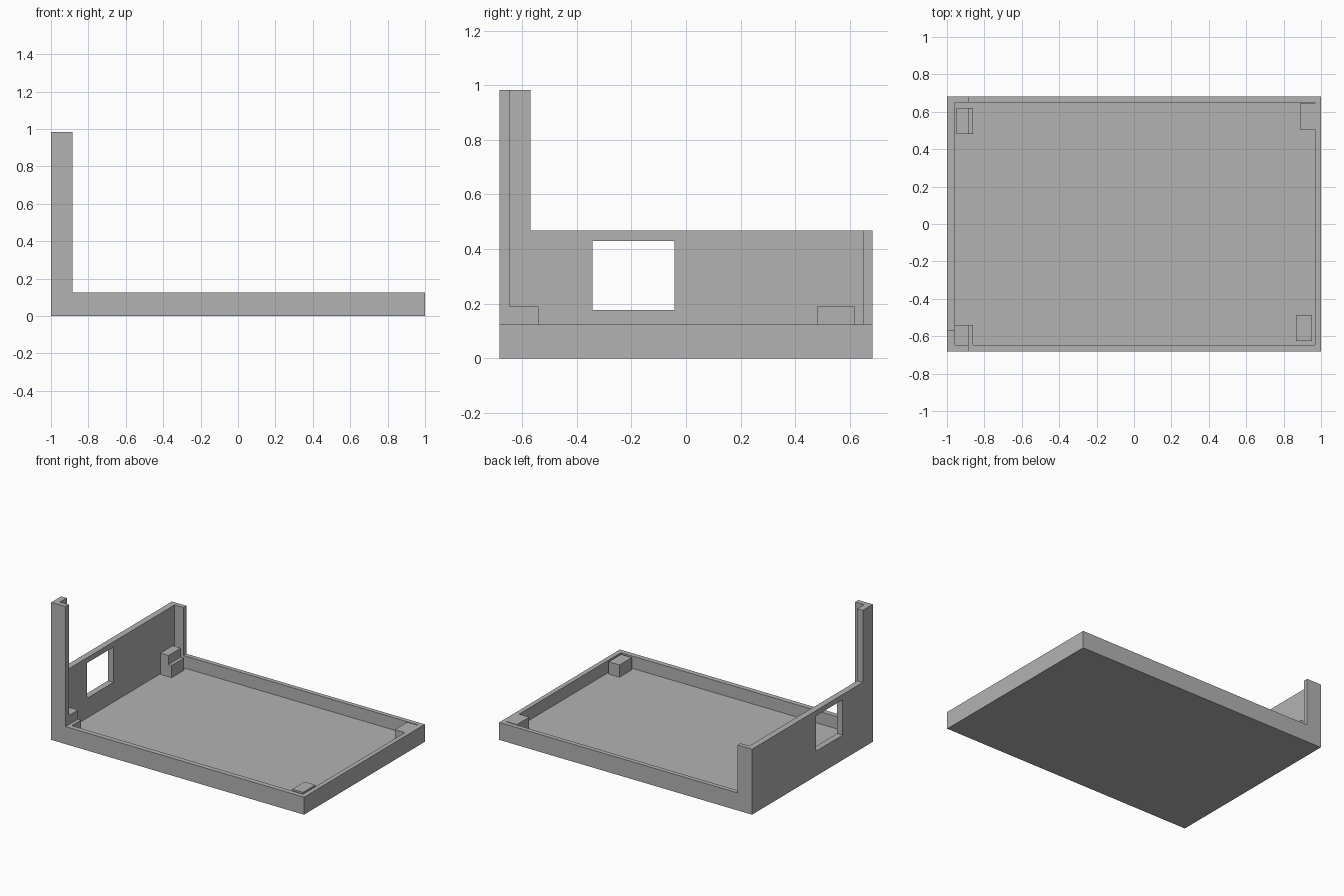
import bpy
import bmesh

default = bpy.data.objects.get("Cube")
if default:
    bpy.data.objects.remove(default, do_unlink=True)

# One plain grey for the whole tray
GREY = (0.45, 0.45, 0.45, 1)
grey = bpy.data.materials.new("plain_grey")
grey.use_nodes = True
grey.diffuse_color = GREY
grey.node_tree.nodes["Principled BSDF"].inputs["Base Color"].default_value = GREY


def prism(name, profile, y0, y1):
    """Extrude an x-z profile from y0 to y1."""
    bm = bmesh.new()
    face = bm.faces.new([bm.verts.new((x, y0, z)) for x, z in profile])
    new = bmesh.ops.extrude_face_region(bm, geom=[face])["geom"]
    moved = [v for v in new if isinstance(v, bmesh.types.BMVert)]
    bmesh.ops.translate(bm, verts=moved, vec=(0, y1 - y0, 0))
    bmesh.ops.recalc_face_normals(bm, faces=bm.faces)
    mesh = bpy.data.meshes.new(name)
    bm.to_mesh(mesh)
    bm.free()
    mesh.materials.append(grey)
    obj = bpy.data.objects.new(name, mesh)
    bpy.context.scene.collection.objects.link(obj)
    return obj


def box(name, xs, ys, zs):
    (x0, x1), (z0, z1) = xs, zs
    return prism(name, [(x0, z0), (x1, z0), (x1, z1), (x0, z1)], *ys)


# Main sizes
HALF_Y = 0.682
FLOOR, RIM, WALL, POST = 0.037, 0.125, 0.468, 0.983
IN_X = (-0.956, 0.967)
IN_Y = (-0.646, 0.65)
RETURN_X = -0.886      # where the corner returns of the end wall stop
POST_Y = -0.569        # where the tall front post stops
FAR = 2

# Shell: a solid block with everything but floor, rim, end wall and post cut away
shell = box("tray_shell", (-1, 1), (-HALF_Y, HALF_Y), (0, POST))
cutters = [
    box("cavity_cutter", IN_X, IN_Y, (FLOOR, FAR)),
    box("rim_cutter", (RETURN_X, FAR), (-FAR, FAR), (RIM, FAR)),
    box("wall_top_cutter", (-FAR, FAR), (POST_Y, FAR), (WALL, FAR)),
    box("window_cutter", (-1.2, -0.9), (-0.342, -0.043), (0.178, 0.43)),
]
for cutter in cutters:
    cutter.hide_render = True
    cut = shell.modifiers.new(cutter.name, "BOOLEAN")
    cut.operation = "DIFFERENCE"
    cut.solver = "EXACT"
    cut.object = cutter

# Bake the cuts and drop the cutters
bpy.context.view_layer.update()
graph = bpy.context.evaluated_depsgraph_get()
baked = bpy.data.meshes.new_from_object(shell.evaluated_get(graph))
shell.modifiers.clear()
shell.data = baked
for cutter in cutters:
    bpy.data.objects.remove(cutter, do_unlink=True)

# Stepped support blocks beside the end wall
STEP = 0.19


def stepped_block(name, x0, y0, y1):
    x1 = -0.862
    prism(name, [(x0, FLOOR), (x1, FLOOR), (x1, RIM), (RETURN_X, RIM),
                 (RETURN_X, STEP), (x0, STEP)], y0, y1)


stepped_block("front_stepped_block", IN_X[0], IN_Y[0], -0.54)
stepped_block("back_stepped_block", -0.95, 0.48, 0.619)

# Low support blocks at the open end
box("front_low_block", (0.866, 0.952), (-0.625, -0.486), (FLOOR, RIM))
box("back_low_block", (0.887, IN_X[1]), (0.504, 0.643), (FLOOR, RIM))
